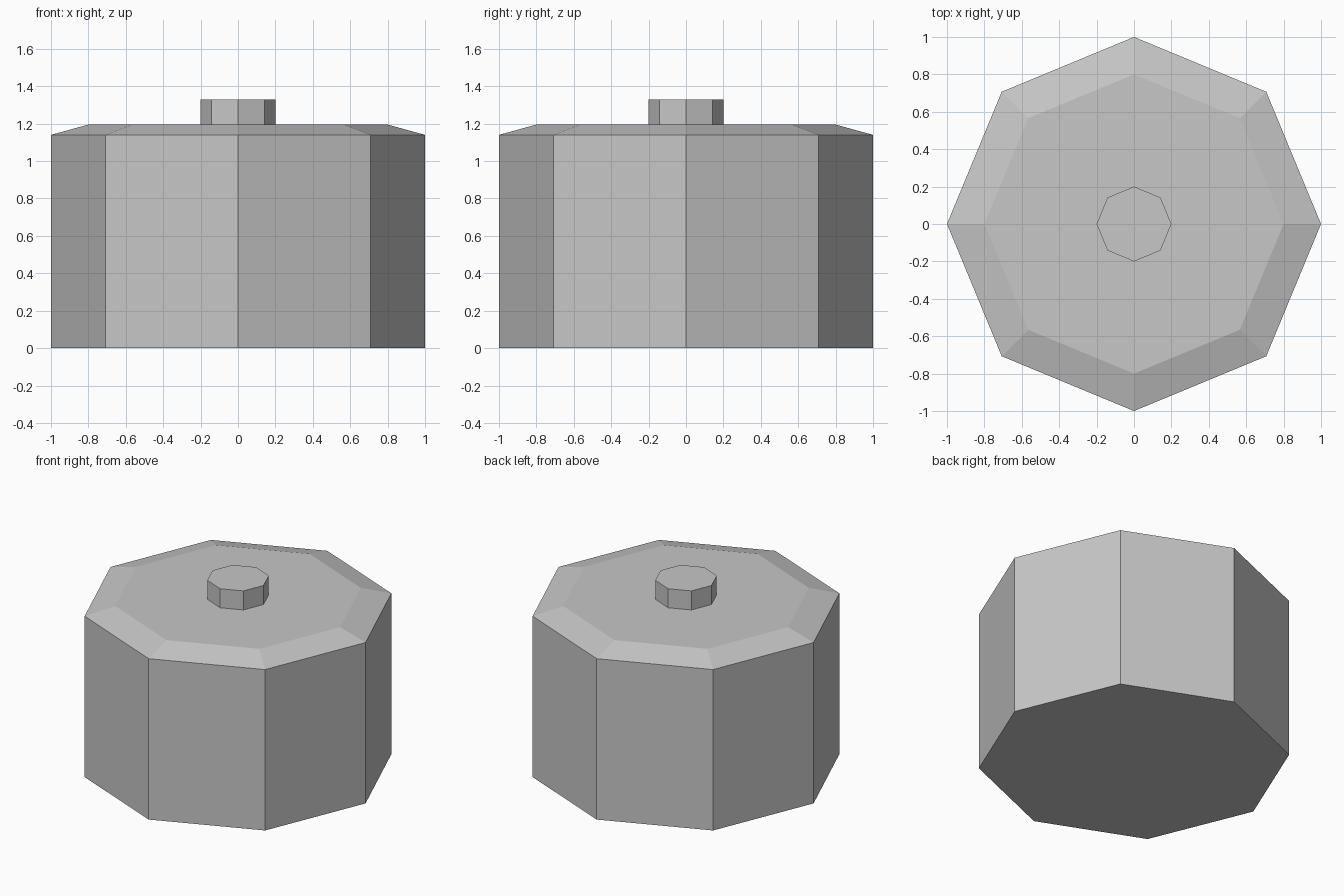
import bpy
import bmesh
from math import cos, sin, pi

cube = bpy.data.objects.get("Cube")
if cube:
    bpy.data.objects.remove(cube, do_unlink=True)

SIDES = 8

# Single flat colour
grey = bpy.data.materials.new("light grey")
grey.use_nodes = True
colour = (0.57, 0.57, 0.57, 1)
grey.diffuse_color = colour
grey.node_tree.nodes["Principled BSDF"].inputs["Base Color"].default_value = colour


def turned_part(name, profile):
    """Closed flat-sided solid from (radius, height) rings, bottom to top."""
    bm = bmesh.new()
    rings = [[bm.verts.new((r * cos(2 * pi * i / SIDES), r * sin(2 * pi * i / SIDES), z))
              for i in range(SIDES)] for r, z in profile]
    for low, high in zip(rings, rings[1:]):
        for i in range(SIDES):
            j = (i + 1) % SIDES
            bm.faces.new((low[i], low[j], high[j], high[i]))
    bm.faces.new(rings[0][::-1])
    bm.faces.new(rings[-1])
    mesh = bpy.data.meshes.new(name)
    bm.to_mesh(mesh)
    bm.free()
    mesh.materials.append(grey)
    obj = bpy.data.objects.new(name, mesh)
    bpy.context.collection.objects.link(obj)
    return obj


# Drum with a sloping shoulder around its flat top
turned_part("body", [(1, 0), (1, 1.14), (0.8, 1.195)])

# Small knob in the middle of the top
turned_part("knob", [(0.2, 1.195), (0.2, 1.33)])
